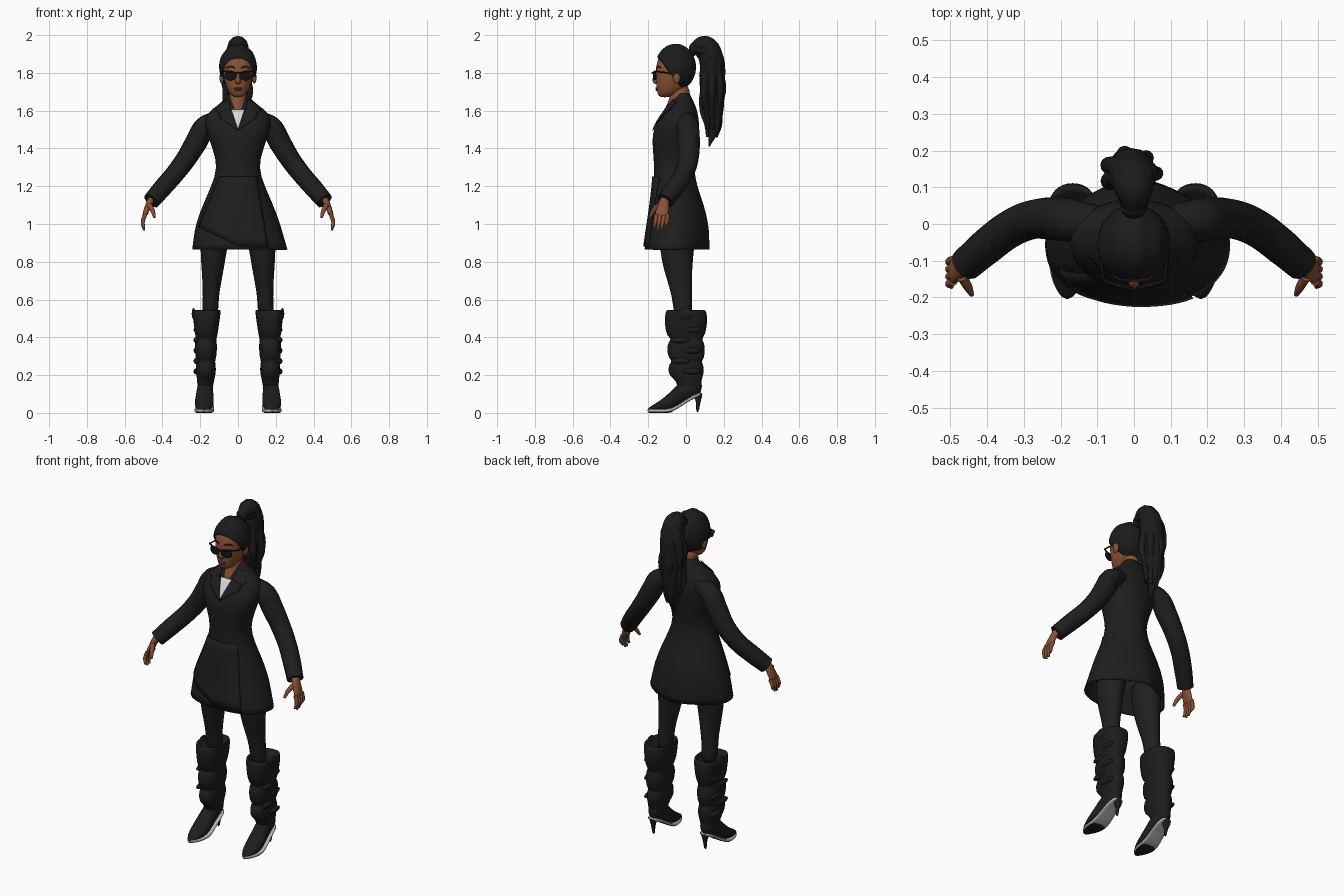
import bpy, bmesh, math
from mathutils import Vector, Matrix
from mathutils.bvhtree import BVHTree

cube = bpy.data.objects.get("Cube")
if cube:
    bpy.data.objects.remove(cube)


def material(name, *rgb):
    m = bpy.data.materials.new(name)
    m.use_nodes = True
    m.diffuse_color = (*rgb, 1)
    m.node_tree.nodes["Principled BSDF"].inputs["Base Color"].default_value = (*rgb, 1)
    return m


COAT = material("coat_black", .013, .013, .013)
HAIR = material("hair_black", .011, .011, .011)
LEGGING = material("legging_black", .014, .014, .015)
LEATHER = material("leather_black", .012, .012, .012)
SKIN = material("brown_skin", .25, .085, .035)
LIP = material("lip_brown", .18, .045, .03)
SHIRT = material("shirt_white", .7, .7, .7)
LENS = material("lens_black", .006, .008, .01)
SILVER = material("sole_silver", .42, .42, .42)


def finish(name, bm, mat, subsurf=0):
    bmesh.ops.recalc_face_normals(bm, faces=bm.faces)
    me = bpy.data.meshes.new(name)
    bm.to_mesh(me)
    bm.free()
    me.materials.append(mat)
    me.shade_smooth()
    ob = bpy.data.objects.new(name, me)
    bpy.context.collection.objects.link(ob)
    if subsurf:
        ob.modifiers.new("smooth", "SUBSURF").levels = subsurf
        ob.modifiers["smooth"].render_levels = subsurf
    return ob


def loft(name, mat, sections, axis="z", side=1, sides=20, power=(2, 2), back=None, caps=True):
    """Sections are (height, centre x, half width, low, high) along the axis."""
    bm = bmesh.new()
    loops = []
    for k, (t, cx, half, lo, hi) in enumerate(sections):
        f = k / (len(sections) - 1)
        mid, loop = (lo + hi) / 2, []
        for i in range(sides):
            a = math.tau * i / sides
            c, s = math.cos(a), math.sin(a)
            p = power[0]
            if s > 0 and back:
                p = back[0] + (back[1] - back[0]) * f
            x = cx + half * math.copysign(abs(c) ** (2 / p), c)
            d = mid + (hi - mid) * math.copysign(abs(s) ** (2 / p), s)
            loop.append(bm.verts.new((x * side, d, t) if axis == "z" else (x * side, t, d)))
        loops.append(loop)
    for a, b in zip(loops, loops[1:]):
        for i in range(sides):
            j = (i + 1) % sides
            bm.faces.new((a[i], a[j], b[j], b[i]))
    if caps:
        bm.faces.new(loops[0])
        bm.faces.new(loops[-1])
    return finish(name, bm, mat, 1)


def tube(name, mat, points, side=1):
    """Smooth round tube through (x, y, z, radius) points."""
    cu = bpy.data.curves.new(name, "CURVE")
    cu.dimensions, cu.bevel_depth, cu.bevel_resolution = "3D", 1, 4
    cu.resolution_u, cu.use_fill_caps = 6, True
    sp = cu.splines.new("BEZIER")
    sp.bezier_points.add(len(points) - 1)
    for bp, (x, y, z, r) in zip(sp.bezier_points, points):
        bp.co, bp.radius = (x * side, y, z), r
        bp.handle_left_type = bp.handle_right_type = "AUTO"
    cu.materials.append(mat)
    ob = bpy.data.objects.new(name, cu)
    bpy.context.collection.objects.link(ob)
    bpy.ops.object.select_all(action="DESELECT")
    ob.select_set(True)
    bpy.context.view_layer.objects.active = ob
    bpy.ops.object.convert(target="MESH")
    bpy.ops.object.shade_smooth_by_angle()


def ball(name, mat, centre, size, turn=0):
    bm = bmesh.new()
    m = Matrix.Translation(centre) @ Matrix.Rotation(turn, 4, "Z") @ Matrix.Diagonal((*size, 1))
    bmesh.ops.create_uvsphere(bm, u_segments=20, v_segments=12, radius=1, matrix=m)
    finish(name, bm, mat)


# Coat body: flared skirt, narrow waist, shoulders and standing neckline
coat = loft("coat", COAT, [
    (.865, .01, .254, -.22, .125), (.93, .004, .24, -.212, .125), (1.0, 0, .225, -.2, .12),
    (1.1, 0, .188, -.186, .097), (1.2, 0, .142, -.173, .058), (1.3, 0, .106, -.167, .04),
    (1.4, 0, .135, -.177, .06), (1.48, 0, .165, -.18, .07), (1.54, 0, .18, -.152, .07),
    (1.59, 0, .163, -.118, .062), (1.63, 0, .105, -.092, .05), (1.67, 0, .06, -.06, .028),
    (1.69, 0, .052, -.045, .02)], sides=32, power=(2.4, 2), back=(1.5, 2.2), caps=False)
deps = bpy.context.evaluated_depsgraph_get()
surface = BVHTree.FromObject(coat, deps)


def plate(name, mat, outline, lift=.004, side=1):
    """Thin panel laid on the front of the coat from an (x, z) outline."""
    bm = bmesh.new()
    bm.faces.new([bm.verts.new((x * side, -1, z)) for x, z in outline])
    bmesh.ops.triangulate(bm, faces=bm.faces)
    bmesh.ops.subdivide_edges(bm, edges=bm.edges, cuts=7, use_grid_fill=True)
    for v in bm.verts:
        hit = surface.ray_cast(v.co, Vector((0, 1, 0)))[0]
        if hit is None or hit.y > 0:
            hit = surface.find_nearest(Vector((v.co.x, -.1, v.co.z)))[0]
        v.co = hit - Vector((0, lift, 0))
    ob = finish(name, bm, mat)
    mod = ob.modifiers.new("thickness", "SOLIDIFY")
    mod.thickness, mod.offset = .005, 0


plate("wrap_panel", COAT, [(.1, 1.25), (.16, .875), (0, .885), (-.21, .985), (-.1, 1.25)], .007)
plate("shirt", SHIRT, [(0, 1.5), (.035, 1.605), (-.035, 1.605)], .003)
loft("neck", SKIN, [(1.56, 0, .03, -.1, 0), (1.595, 0, .04, -.124, 0), (1.64, 0, .045, -.096, .01),
                    (1.68, 0, .046, -.085, .02), (1.74, 0, .05, -.08, .02)])

# Head and face
loft("head", SKIN, [
    (1.67, 0, .022, -.137, -.09), (1.688, 0, .044, -.152, -.04), (1.72, 0, .062, -.156, 0),
    (1.76, 0, .074, -.159, .02), (1.8, 0, .081, -.16, .035), (1.85, 0, .083, -.158, .035),
    (1.9, 0, .074, -.138, .03), (1.935, 0, .045, -.1, 0)], sides=24, power=(2.2, 2))
loft("nose", SKIN, [(1.81, 0, .009, -.162, -.14), (1.765, 0, .013, -.181, -.14),
                    (1.75, 0, .018, -.177, -.14), (1.74, 0, .012, -.165, -.14)], sides=12)
ball("upper_lip", LIP, (0, -.153, 1.718), (.024, .009, .006))
ball("lower_lip", LIP, (0, -.152, 1.709), (.02, .01, .006))
tube("glasses_bridge", LENS, [(-.02, -.172, 1.797, .004), (0, -.178, 1.8, .004), (.02, -.172, 1.797, .004)])

# Hair cap, sliced along the hairline
bm = bmesh.new()
bmesh.ops.create_uvsphere(bm, u_segments=40, v_segments=24, radius=1,
                          matrix=Matrix.Translation((0, -.055, 1.83)) @ Matrix.Diagonal((.1, .108, .122, 1)))
cut = bmesh.ops.bisect_plane(bm, geom=bm.verts[:] + bm.edges[:] + bm.faces[:], clear_inner=True,
                             plane_co=(0, -.15, 1.882), plane_no=(0, .19, .15))
bmesh.ops.edgeloop_fill(bm, edges=[e for e in cut["geom_cut"] if isinstance(e, bmesh.types.BMEdge)])
for v in bm.verts:
    v.co.z += .003 * math.sin(110 * v.co.x)
finish("hair_cap", bm, HAIR)
ball("hair_tie", HAIR, (0, .04, 1.925), (.035, .025, .035))

# Ponytail: a full core with wavy locks around it
tube("ponytail_core", HAIR, [
    (0, .03, 1.925, .025), (0, .1, 1.943, .055), (-.005, .135, 1.87, .066), (-.01, .14, 1.74, .068),
    (-.01, .145, 1.62, .056), (-.01, .15, 1.52, .034), (-.01, .122, 1.41, .004)])
for k in range(7):
    a = math.tau * k / 7
    c, s = math.cos(a), math.sin(a)
    lock = [(.02 * c, .045, 1.93, .015)]
    for j in range(1, 8):
        z = 1.955 - .065 * j - .02 * (k % 3)
        spread = .055 * math.sin(math.pi * (j + 1) / 9.5) + .007 * math.sin(2 * j + k)
        lock.append((-.01 + 1.15 * spread * c, .138 + .9 * spread * s, z, .033 - .0036 * j))
    tube("ponytail_lock", HAIR, lock)

for side, tag in ((1, "left_"), (-1, "right_")):
    # Ears, brows and sunglasses
    ball(tag + "ear", SKIN, (side * .086, -.05, 1.775), (.012, .02, .032))
    tube(tag + "brow", HAIR, [(.016, -.157, 1.826, .003), (.04, -.15, 1.834, .004), (.064, -.132, 1.826, .002)], side)
    ball(tag + "lens", LENS, (side * .04, -.166, 1.785), (.034, .007, .025), side * .22)
    tube(tag + "frame_brow", LENS, [(.012, -.173, 1.8, .004), (.045, -.168, 1.806, .005), (.083, -.152, 1.81, .004)], side)
    tube(tag + "frame_arm", LENS, [(.083, -.152, 1.807, .004), (.09, -.1, 1.8, .004), (.092, -.045, 1.79, .003)], side)

    # Lapel and notched collar
    plate(tag + "lapel", COAT, [(0, 1.495), (.037, 1.605), (.055, 1.635), (.1, 1.6), (.085, 1.58), (.1, 1.565)], .007, side)
    plate(tag + "collar", COAT, [(.04, 1.61), (.05, 1.66), (.085, 1.645), (.12, 1.6), (.1, 1.59)], .008, side)

    # Sleeve and hand
    tube(tag + "sleeve", COAT, [
        (.1, 0, 1.55, .05), (.175, .01, 1.512, .059), (.22, .015, 1.435, .059), (.275, .012, 1.345, .054),
        (.335, -.012, 1.265, .051), (.4, -.06, 1.19, .05), (.458, -.11, 1.122, .046)], side)
    loft(tag + "palm", SKIN, [
        (1.15, .455, .022, -.135, -.085), (1.1, .472, .02, -.15, -.088), (1.065, .488, .017, -.165, -.09),
        (1.035, .496, .012, -.166, -.092)], side=side, sides=12)
    for k in range(4):
        y, drop = -.157 + .02 * k, (.012, 0, .004, .022)[k]
        tube(tag + "finger", SKIN, [(.492, y, 1.05, .011), (.504, y - .006, 1.01, .0105),
                                    (.497, y - .014, .966 + drop, .006)], side)
    tube(tag + "thumb", SKIN, [(.468, -.145, 1.1, .014), (.452, -.172, 1.07, .012), (.442, -.192, 1.035, .007)], side)

    # Leg
    loft(tag + "leg", LEGGING, [
        (1.0, .11, .085, -.14, .06), (.87, .13, .072, -.143, .043), (.75, .134, .058, -.117, .032),
        (.65, .142, .045, -.083, .033), (.58, .145, .042, -.07, .03), (.49, .15, .045, -.06, .04)], side=side)

    # Slouchy boot shaft with folds and an open rim
    loft(tag + "boot_shaft", LEATHER, [
        (.1, .175, .038, -.04, .075), (.17, .172, .045, -.048, .082), (.195, .17, .05, -.088, .09),
        (.225, .17, .054, -.096, .098), (.262, .17, .052, -.09, .09), (.272, .17, .048, -.07, .08),
        (.29, .17, .055, -.095, .098), (.34, .17, .06, -.102, .102), (.377, .17, .058, -.095, .095),
        (.388, .168, .052, -.075, .083), (.41, .168, .06, -.104, .1), (.46, .167, .066, -.113, .113),
        (.515, .167, .074, -.113, .113), (.547, .167, .077, -.106, .106), (.545, .165, .068, -.09, .09),
        (.5, .16, .05, -.065, .06)], side=side, power=(2.5, 2), back=(2.5, 2.5))
    ball(tag + "boot_tab", LEATHER, (side * .235, 0, .525), (.01, .035, .03))
    for k in range(5):
        ball(tag + "boot_ruffle", LEATHER, (side * .219, .03 * (-1) ** k, .22 + .055 * k), (.016, .05, .017))

    # Pointed foot, silver sole, dark tread and stiletto heel
    foot = [(-.206, .182, .01, .008, .022), (-.17, .181, .036, .008, .045), (-.12, .18, .051, .006, .076),
            (-.07, .178, .05, .01, .125), (-.02, .175, .044, .045, .178), (.04, .173, .042, .082, .2),
            (.086, .172, .028, .1, .185)]
    loft(tag + "foot", LEATHER, foot, "y", side)
    loft(tag + "sole", SILVER, [(y, x, w + .002, lo - .006, lo + .014) for y, x, w, lo, hi in foot], "y", side,
         power=(4, 4))
    loft(tag + "tread", LEATHER, [(y, x, w - .004, lo - .008, lo) for y, x, w, lo, hi in foot[:4]], "y", side,
         power=(4, 4))
    loft(tag + "heel", LEATHER, [(0, .172, .008, .052, .068), (.05, .172, .01, .055, .075),
                                 (.085, .172, .02, .045, .085), (.11, .172, .03, .03, .092)], side=side, sides=12)

# Give the coat shell some thickness
shell = coat.modifiers.new("thickness", "SOLIDIFY")
shell.thickness, shell.offset = .006, -1
